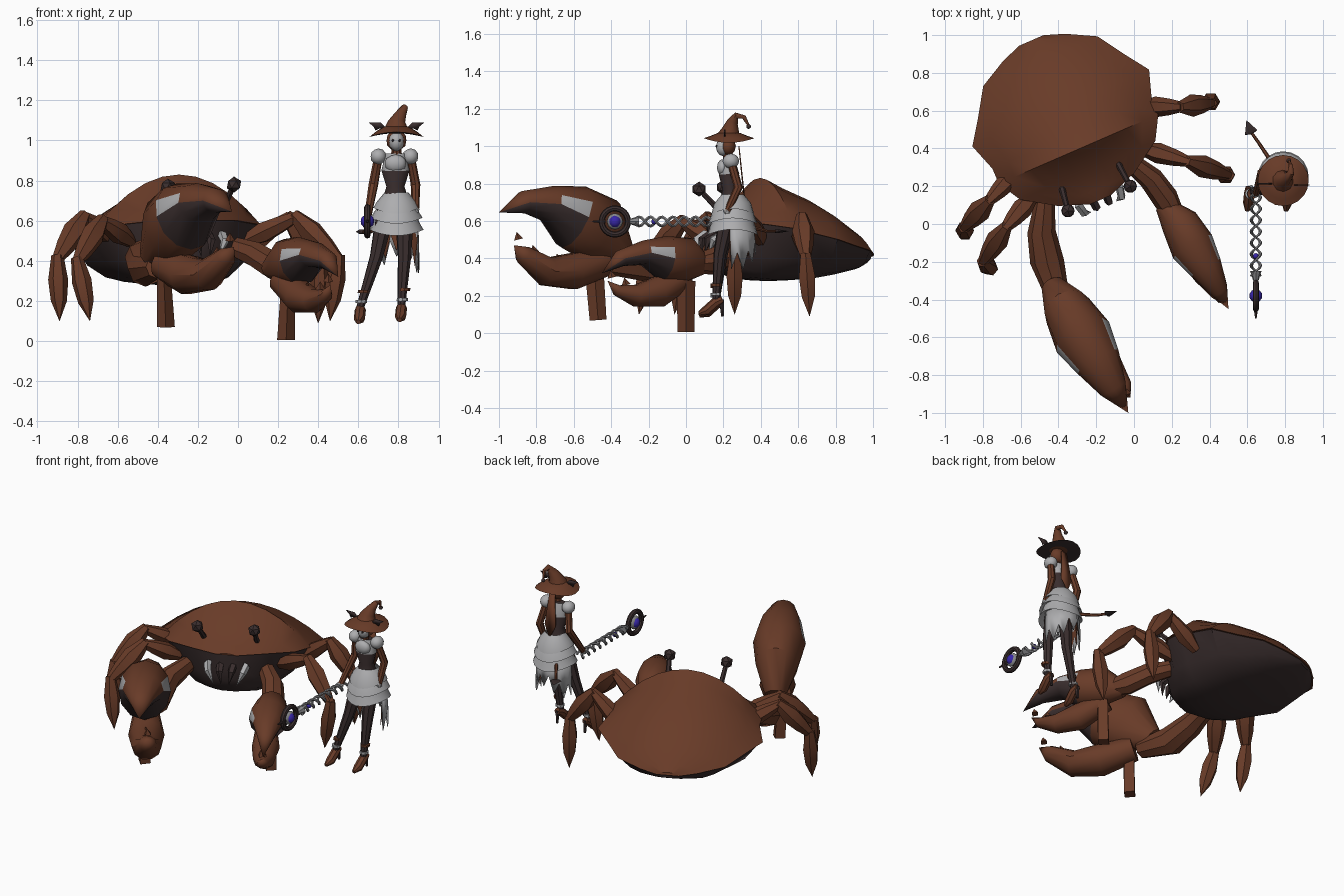
import bpy, bmesh, math
from mathutils import Vector

if "Cube" in bpy.data.objects:
    bpy.data.objects.remove(bpy.data.objects["Cube"], do_unlink=True)


def material(name, r, g, b):
    mat = bpy.data.materials.new(name)
    mat.use_nodes = True
    mat.diffuse_color = (r, g, b, 1)
    mat.node_tree.nodes["Principled BSDF"].inputs["Base Color"].default_value = (r, g, b, 1)
    return mat


BROWN = material("rust brown", .14, .044, .021)
DARK = material("dark umber", .042, .027, .027)
PALE = material("pale grey", .42, .42, .43)
STEEL = material("steel grey", .24, .24, .25)
BLUE = material("gem blue", .04, .02, .4)


def finish(name, bm, mats, sharp=38):
    """Turn a bmesh into a shaded object."""
    bmesh.ops.remove_doubles(bm, verts=bm.verts, dist=.0001)
    bmesh.ops.recalc_face_normals(bm, faces=bm.faces)
    mesh = bpy.data.meshes.new(name)
    bm.to_mesh(mesh)
    bm.free()
    for mat in mats:
        mesh.materials.append(mat)
    for poly in mesh.polygons:
        poly.use_smooth = True
    mesh.set_sharp_from_angle(angle=math.radians(sharp))
    obj = bpy.data.objects.new(name, mesh)
    bpy.context.collection.objects.link(obj)
    return obj


def loft(name, rings, mats, rule=None, caps=True, closed=True):
    """Skin a list of rings; rule(ring, side) picks the material slot."""
    bm = bmesh.new()
    rows = [[bm.verts.new(p) for p in ring] for ring in rings]
    n = len(rows[0])
    for i, (low, high) in enumerate(zip(rows, rows[1:])):
        for k in range(n if closed else n - 1):
            j = (k + 1) % n
            face = bm.faces.new((low[k], low[j], high[j], high[k]))
            face.material_index = rule(i, k) if rule else 0
    if caps:
        bm.faces.new(rows[0])
        bm.faces.new(rows[-1])
    return finish(name, bm, mats)


def tube(name, path, radii, *mats, n=8, rule=None, caps=True):
    """Sweep an ellipse along a path; each radius is r or (sideways, upright)."""
    pts = [Vector(p) for p in path]
    span = pts[-1] - pts[0]
    side = Vector((span.y, -span.x, 0))
    side = side.normalized() if side.length > .05 else Vector((1, 0, 0))
    rings = []
    for i, p in enumerate(pts):
        along = pts[min(i + 1, len(pts) - 1)] - pts[max(i - 1, 0)]
        up = side.cross(along).normalized()
        a, b = radii[i] if isinstance(radii[i], tuple) else (radii[i], radii[i])
        turns = [math.tau * k / n for k in range(n)]
        rings.append([p + side * a * math.cos(t) + up * b * math.sin(t) for t in turns])
    return loft(name, rings, mats, rule, caps)


def ball(name, centre, radius, mat, stretch=(1, 1, 1), detail=2):
    bm = bmesh.new()
    bmesh.ops.create_icosphere(bm, subdivisions=detail, radius=radius)
    for v in bm.verts:
        v.co = Vector(v.co[i] * stretch[i] for i in range(3)) + Vector(centre)
    return finish(name, bm, [mat])


def plate(name, outline, mat):
    """A thin flat cut-out."""
    bm = bmesh.new()
    bm.faces.new([bm.verts.new(p) for p in outline])
    obj = finish(name, bm, [mat])
    thick = obj.modifiers.new("thickness", "SOLIDIFY")
    thick.thickness = .006
    return obj


# Crab body, built along its own axis, which is turned a little to its left
TURN = math.radians(23.5)


def crab(u, v, z):
    c, s = math.cos(TURN), math.sin(TURN)
    return Vector((-.36 + u * c - v * s, .55 + u * s + v * c, z))


# Stations from rear to front: position, half width, rim, crown, belly
STATIONS = [(.46, .07, .41, .43, .39), (.42, .18, .42, .47, .37), (.34, .33, .44, .55, .34),
            (.2, .42, .47, .65, .31), (.07, .51, .5, .72, .29), (-.08, .46, .54, .785, .28),
            (-.167, .46, .56, .83, .28), (-.29, .39, .58, .69, .29),
            (-.4, .22, .6, .64, .33), (-.46, .06, .6, .61, .42)]
SPREAD = [k / 5 - 1 for k in range(11)]
crown, belly = [], []
for v, w, rim, top, low in STATIONS:
    crown.append([crab(w * t, v, rim + (top - rim) * (1 - t * t)) for t in SPREAD])
    belly.append([crab(w * .97 * t, v * .98, rim - (rim - low) * (1 - t ** 4)) for t in SPREAD])
loft("carapace", crown, [BROWN])
loft("belly", belly, [DARK])

# Eyes on stalks, and mouth parts
for tag, base, eye in (("right", crab(-.16, -.3, .62), (-.35, .07, .77)),
                       ("left", crab(.16, -.3, .62), (-.02, .2, .78))):
    tube(tag + "_eye_stalk", [base, eye], [.018, .014], DARK, n=6)
    ball(tag + "_eye", eye, .04, DARK, detail=1)
for u in (-.12, -.04, .04, .12):
    tube("mandible", [crab(u, -.43, .53), crab(u * .9, -.49, .5), crab(u * .6, -.5, .42)],
         [.025, .022, 0], PALE if abs(u) > .1 else DARK, n=5)

# Walking legs: base, knee, ankle, tip
LEGS = {"left_rear_leg": [(.04, .62, .46), (.25, .62, .62), (.41, .64, .41), (.4, .66, .1)],
        "left_middle_leg": [(.04, .4, .5), (.29, .33, .62), (.5, .26, .41), (.46, .26, .11)],
        "right_middle_leg": [(-.6, .3, .5), (-.77, .12, .62), (-.9, -.02, .41), (-.89, -.06, .11)],
        "right_front_leg": [(-.54, .14, .5), (-.68, -.02, .6), (-.8, -.2, .4), (-.74, -.25, .11)]}
for name, path in LEGS.items():
    joints = [Vector(p) for p in path]
    for part, a, b, r in zip(("thigh", "shin", "claw"), joints, joints[1:], (.055, .06, .05)):
        ends = [a.lerp(b, f) for f in (-.06, .35, .7, 1.04)]
        thin = 0 if part == "claw" else .026
        tube(name + "_" + part, ends, [.03, r, r * .8, thin], BROWN, n=6)


# Pincers: painted dark along the biting edge with pale flecks above it
def biting_edge(i, k):
    if i >= 2 and k >= 6:
        return 1
    return 2 if i == 2 and k in (0, 5) else 0


def pincer(tag, arm, arm_r, palm, palm_r, thumb, thumb_r, spur):
    tube(tag + "_arm", arm, arm_r, BROWN)
    tube(tag + "_upper_pincer", palm, palm_r, BROWN, DARK, PALE, n=12, rule=biting_edge)
    tube(tag + "_lower_pincer", thumb, thumb_r, BROWN, n=10)
    tube(tag + "_elbow_spur", spur, [(.035, .05), (.045, .045)], BROWN, n=4)
    # Teeth along the lower finger
    for a, b in zip(thumb[1:], thumb[2:]):
        mid = Vector(a).lerp(Vector(b), .5) + Vector((0, 0, thumb_r[2][1] * .7))
        tube(tag + "_tooth", [mid, mid + Vector((0, -.01, .04))], [.025, 0], BROWN, n=4)


pincer("right",
       [(-.47, .16, .46), (-.49, -.04, .42), (-.46, -.2, .36), (-.4, -.4, .37)],
       [.05, .075, .09, .06],
       [(-.43, -.33, .42), (-.35, -.46, .55), (-.27, -.6, .62), (-.19, -.73, .69),
        (-.11, -.87, .7), (-.03, -1, .645)],
       [.065, (.13, .19), (.16, .18), (.125, .1), (.075, .06), 0],
       [(-.37, -.44, .38), (-.25, -.61, .33), (-.15, -.75, .33), (-.06, -.87, .42), (-.02, -.92, .47)],
       [.08, (.11, .1), (.09, .08), (.055, .05), 0],
       [(-.37, -.49, .33), (-.36, -.47, .07)])
pincer("left",
       [(-.02, .33, .47), (.09, .24, .43), (.17, .13, .38), (.22, .05, .37)],
       [.05, .065, .07, .05],
       [(.16, .1, .36), (.24, .01, .39), (.31, -.12, .4), (.38, -.23, .43),
        (.45, -.35, .4), (.5, -.45, .32)],
       [.05, (.1, .12), (.12, .12), (.09, .065), (.05, .045), 0],
       [(.21, .0, .3), (.31, -.15, .22), (.38, -.27, .2), (.44, -.37, .23), (.46, -.42, .28)],
       [.06, (.085, .085), (.065, .06), (.035, .03), 0],
       [(.25, .0, .28), (.24, .0, .005)])

# Sorceress: hat with a curled tip, dark underside and bat wings
HX, HY = .79, .23


def circle(r, z, wave=0, n=20, x=HX, y=HY):
    turns = [math.tau * k / n for k in range(n)]
    return [(x + r * math.cos(t), y + r * math.sin(t), z + wave * math.cos(2 * t)) for t in turns]


loft("hat_brim", [circle(.06, 1.07), circle(.1, 1.05, -.004), circle(.135, 1.03, -.012),
                  circle(.055, 1.035)], [BROWN, DARK], rule=lambda i, k: int(i == 2))
tube("hat_cone", [(HX, HY, 1.05), (HX, .24, 1.09), (.81, .25, 1.13), (.83, .27, 1.163),
                  (.83, .31, 1.155), (.82, .335, 1.11)],
     [.065, .045, .03, .018, .012, .006], BROWN, n=10)
ball("hat_bobble", (.82, .335, 1.105), .013, DARK)
for tag, m in (("right", -1), ("left", 1)):
    wing = [(.05, 1.06), (.08, 1.09), (.14, 1.09), (.115, 1.07), (.105, 1.05), (.085, 1.06)]
    plate(tag + "_hat_wing", [(HX + m * a, .21, z) for a, z in wing], DARK)

# Head, hair and torso
ball("face", (HX, .2, .995), .045, PALE, (.85, .9, 1.1))
ball("hair", (HX, .225, 1.0), .052, BROWN, (1, .8, 1))
tube("neck", [(HX, .22, .92), (HX, .215, .97)], [.02, .02], BROWN)
for x in (.772, .806):
    ball("eye_spot", (x, .163, 1.0), .007, DARK, detail=1)
tube("bodice", [(.785, .24, .69), (.785, .235, .77), (.785, .23, .85), (.785, .23, .935)],
     [(.07, .065), (.045, .04), (.07, .055), (.05, .03)], DARK, PALE, n=12,
     rule=lambda i, k: int(i == 2))
ball("chest", (.785, .195, .885), .05, PALE, (1.1, .6, .9))
plate("hair_tail", [(.77, .28, 1), (.81, .28, 1), (.83, .3, .8), (.79, .31, .72), (.75, .3, .8)], BROWN)
ARMS = {"right": [(.7, .24, .92), (.675, .27, .78), (.645, .16, .61)],
        "left": [(.86, .24, .92), (.885, .28, .78), (.885, .22, .65)]}
for tag, path in ARMS.items():
    tube(tag + "_arm", path, [.022, .024, .018], BROWN)
    ball(tag + "_puff_sleeve", path[0], .045, PALE, (.9, 1, .9))
    ball(tag + "_hand", path[-1], .022, PALE, detail=1)

# Tiered skirt with a ragged long train, over a dark underskirt
for tier, (top, low, r) in enumerate([(.74, .65, .115), (.69, .6, .13), (.64, .54, .135)]):
    loft("skirt_tier", [circle(.06 + tier * .02, top, y=.25), circle(r * .85, (top + low) / 2, y=.25),
                        circle(r, low, .015, y=.25), circle(r * .7, low + .03, y=.25)], [PALE], caps=False)
upper, hem, lining = [], [], []
for k in range(13):
    t = math.pi * (k / 12 * 1.1 - .05)
    ray = Vector((math.cos(t), math.sin(t), 0))
    drop = .34 + .09 * (k % 2) + .08 * math.sin(t) ** 4
    upper.append(Vector((HX, .25, .6)) + ray * .11)
    hem.append(Vector((HX, .26, drop)) + ray * .115)
    lining.append(Vector((HX, .25, drop + .03)) + ray * .1)
train = loft("skirt_train", [upper, hem], [PALE], caps=False, closed=False)
train.modifiers.new("thickness", "SOLIDIFY").thickness = .006
loft("train_lining", [upper, lining], [BROWN], caps=False, closed=False)

# Legs, ankle straps and heeled shoes
LIMBS = {"right": [(.74, .23, .66), (.69, .19, .42), (.61, .16, .17)],
         "left": [(.83, .23, .66), (.83, .18, .42), (.815, .16, .18)]}
for tag, path in LIMBS.items():
    tube(tag + "_stocking", path, [.05, .034, .02], DARK)
    x, y, z = path[-1]
    tube(tag + "_shoe", [(x, y + .035, z), (x, y, z - .015), (x - .005, y - .05, z - .06),
                         (x - .01, y - .09, z - .075)], [.02, .028, .028, .012], BROWN)
    tube(tag + "_heel", [(x, y + .03, z), (x, y + .035, z - .08)], [.014, .008], DARK, n=6)
    for up in (.02, .07):
        tube(tag + "_ankle_strap", [(x + up * .2, y, z + up), (x + up * .25, y, z + up + .015)],
             [.028, .028], PALE if up < .05 else BROWN)

# Spaded tail
tube("tail", [(.76, .28, .62), (.72, .34, .57), (.66, .43, .545), (.61, .5, .545)],
     [.012, .011, .009, .007], BROWN, n=6)
tube("tail_spade", [(.625, .475, .545), (.62, .485, .545), (.595, .55, .545)],
     [.005, (.035, .012), 0], DARK, n=6)

# Staff: two twisted strands, crescent ring, gems and a spike
SX, SZ = .645, .597
for tag, phase in (("first", 0), ("second", math.pi)):
    strand = [(SX + .024 * math.cos(k * .55 + phase), .2 - k * .0105,
               SZ + .024 * math.sin(k * .55 + phase)) for k in range(46)]
    tube(tag + "_staff_strand", strand, [.009] * len(strand), STEEL, n=6)
bpy.ops.mesh.primitive_torus_add(location=(SX, -.38, SZ), rotation=(0, math.pi / 2, 0), major_radius=.07,
                                 minor_radius=.016, major_segments=24, minor_segments=8)
ring = bpy.context.object
ring.name = "staff_ring"
ring.data.materials.append(DARK)
bpy.ops.object.shade_smooth_by_angle()
ball("staff_gem", (SX, -.38, SZ), .035, BLUE)
ball("gem_setting", (SX, -.38, SZ), .044, STEEL, (.5, 1, 1))
ball("shaft_gem", (SX, -.17, SZ), .016, BLUE)
tube("staff_spike", [(SX, -.43, SZ), (SX, -.5, SZ)], [.014, .004], DARK, n=6)
tube("staff_collar", [(SX, -.25, SZ), (SX, -.3, SZ)], [.03, .014], STEEL)
